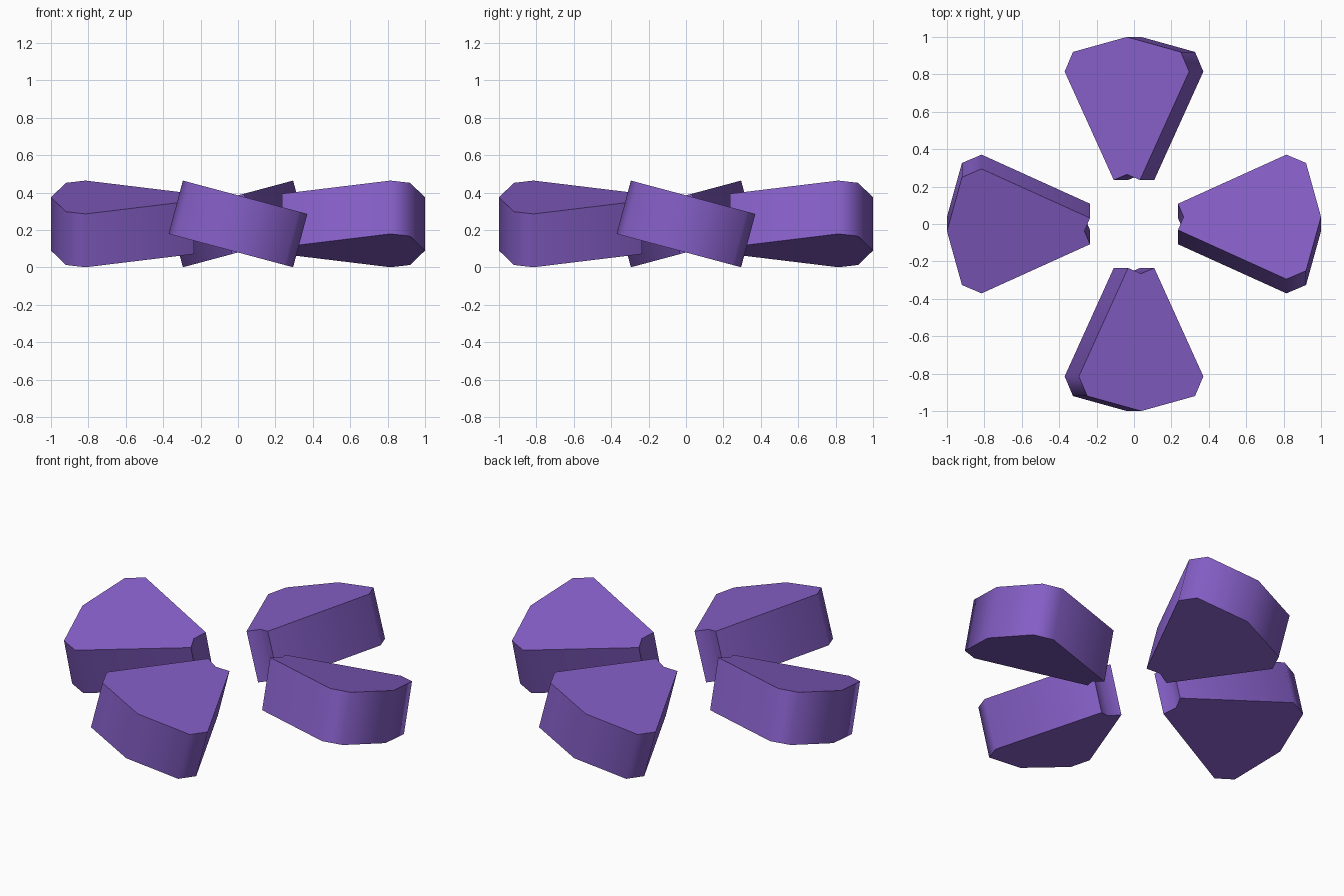
import bpy, bmesh, math
from mathutils import Matrix

cube = bpy.data.objects.get("Cube")
if cube:
    bpy.data.objects.remove(cube, do_unlink=True)

# Single purple material
purple = bpy.data.materials.new("purple")
purple.use_nodes = True
colour = (0.233, 0.113, 0.565, 1)
purple.diffuse_color = colour
purple.node_tree.nodes["Principled BSDF"].inputs["Base Color"].default_value = colour

# Half outline of a blade: (half width, distance from centre)
HALF = [(0, 0.265), (0.0725, 0.235), (0.3445, 0.815), (0.298, 0.92), (0, 1.0)]
OUTLINE = HALF + [(-w, r) for w, r in reversed(HALF[1:-1])]
THICKNESS = 0.295
PITCH = math.radians(15)
MID_HEIGHT = 0.2325


def make_blade(name, turn):
    """Extrude the outline, pitch it about its long axis, then turn it into place."""
    bm = bmesh.new()
    base = bm.faces.new([bm.verts.new((w, -r, -THICKNESS / 2)) for w, r in OUTLINE])
    top = bmesh.ops.extrude_face_region(bm, geom=[base], use_keep_orig=True)["geom"]
    bmesh.ops.translate(bm, vec=(0, 0, THICKNESS),
                        verts=[v for v in top if isinstance(v, bmesh.types.BMVert)])
    placing = (Matrix.Translation((0, 0, MID_HEIGHT))
               @ Matrix.Rotation(turn, 4, 'Z') @ Matrix.Rotation(PITCH, 4, 'Y'))
    bm.transform(placing)
    bmesh.ops.recalc_face_normals(bm, faces=bm.faces)
    mesh = bpy.data.meshes.new(name)
    bm.to_mesh(mesh)
    bm.free()
    mesh.materials.append(purple)
    blade = bpy.data.objects.new(name, mesh)
    bpy.context.collection.objects.link(blade)

    # Smooth rim, crisp top and bottom edges
    bpy.ops.object.select_all(action='DESELECT')
    blade.select_set(True)
    bpy.context.view_layer.objects.active = blade
    bpy.ops.object.shade_smooth_by_angle(angle=math.radians(60))


# Four pitched blades around the open hub
for i, side in enumerate(("front", "left", "back", "right")):
    make_blade(side + "_blade", i * math.pi / 2)
